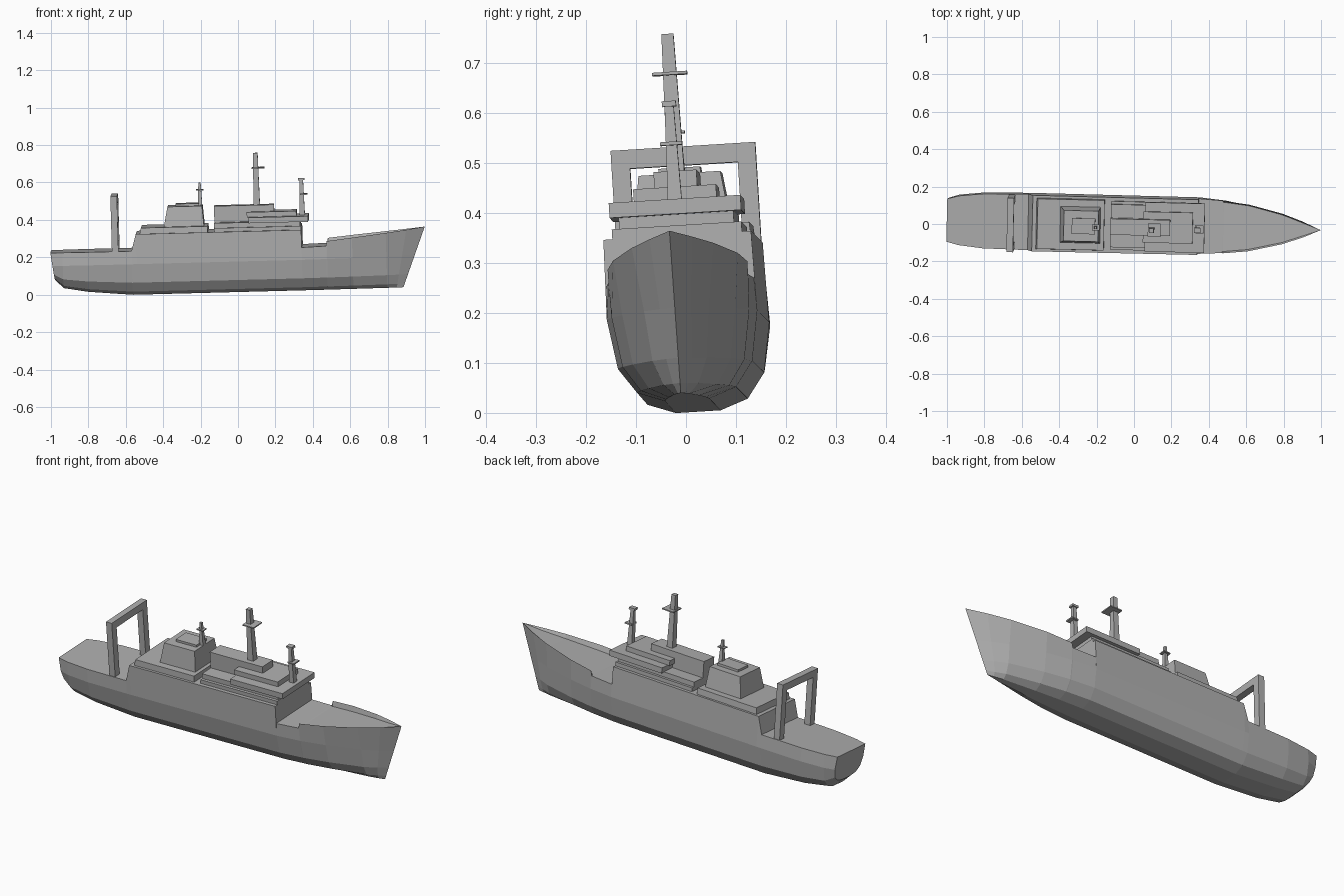
import bpy
import bmesh
from mathutils import Matrix, Vector

default_cube = bpy.data.objects.get("Cube")
if default_cube:
    bpy.data.objects.remove(default_cube, do_unlink=True)

grey = bpy.data.materials.new("ship_grey")
grey.use_nodes = True
GREY = (0.43, 0.43, 0.43, 1)
grey.diffuse_color = GREY
grey.node_tree.nodes["Principled BSDF"].inputs["Base Color"].default_value = GREY

# The whole ship lies with a slight yaw, pitch and roll
TILT = (Matrix.Translation((0, 0.011, 0.017)) @ Matrix.Rotation(-0.0243, 4, "Z")
        @ Matrix.Rotation(-0.026, 4, "Y") @ Matrix.Rotation(0.062, 4, "X"))


def finish(name, bm):
    bmesh.ops.recalc_face_normals(bm, faces=bm.faces)
    mesh = bpy.data.meshes.new(name)
    bm.to_mesh(mesh)
    bm.free()
    mesh.materials.append(grey)
    obj = bpy.data.objects.new(name, mesh)
    bpy.context.collection.objects.link(obj)
    obj.matrix_world = TILT
    return obj


def add_block(bm, x, y, z, taper=(0, 0, 0)):
    """Box between ranges x, y, z; taper pulls in the top's aft, fore and side edges."""
    for v in bmesh.ops.create_cube(bm, size=2)["verts"]:
        aft, low, left = v.co.x < 0, v.co.z < 0, v.co.y > 0
        px, py, pz = x[not aft], y[left], z[not low]
        if not low:
            px += taper[0] if aft else -taper[1]
            py += -taper[2] if left else taper[2]
        v.co = Vector((px, py, pz))


def block(name, x, half_width, z, taper=(0, 0, 0)):
    bm = bmesh.new()
    add_block(bm, x, (-half_width, half_width), z, taper)
    return finish(name, bm)


def mast(name, x, z, base, top):
    """Tapered square pole."""
    d = base - top
    return block(name, (x - base, x + base), base, z, (d, d, d))


# Hull: midship section rows as (width share, height), and how much the bow flare thins each
ROWS = [(0.3, 0, 0.4), (0.67, 0.02, 0.36), (0.91, 0.07, 0.27), (1.02, 0.17, 0.22), (1, None, 0)]

# Stations: x at keel, x at rail, keel, rail, deck, half beam, flare
STATIONS = [
    (-0.975, -0.995, 0.09, 0.24, 0.24, 0.115, 0),
    (-0.93, -0.93, 0.045, 0.24, 0.24, 0.132, 0),
    (-0.8, -0.8, 0.022, 0.24, 0.24, 0.146, 0),
    (-0.56, -0.56, 0, 0.24, 0.24, 0.15, 0),
    (-0.535, -0.535, 0, 0.33, 0.33, 0.15, 0),
    (0.35, 0.35, 0, 0.33, 0.33, 0.148, 0),
    (0.35, 0.35, 0, 0.236, 0.236, 0.148, 0),
    (0.48, 0.48, 0, 0.24, 0.24, 0.14, 0.15),
    (0.485, 0.485, 0, 0.266, 0.24, 0.14, 0.15),
    (0.62, 0.62, 0, 0.28, 0.252, 0.125, 0.5),
    (0.8, 0.8, 0, 0.298, 0.277, 0.082, 1),
    (0.85, 0.91, 0, 0.31, 0.298, 0.043, 1.3),
    (0.885, 1.008, 0, 0.322, 0.322, 0, 1),
]
bm = bmesh.new()
rings = []
for x_keel, x_rail, keel, rail, deck, beam, flare in STATIONS:
    half = []
    for share, height, thin in ROWS:
        z = rail if height is None else keel + height * (1 - keel / 0.17)
        x = x_keel + (x_rail - x_keel) * (z - keel) / (rail - keel)
        half.append((x, beam * share * (1 - flare * thin), z))
    half.append((x_rail, max(0, beam - 0.008), deck))
    ring = [(x, -y, z) for x, y, z in half] + half[::-1]
    rings.append([bm.verts.new(p) for p in ring])
for a, b in zip(rings, rings[1:]):
    for i in range(len(a)):
        j = (i + 1) % len(a)
        bm.faces.new((a[i], a[j], b[j], b[i]))
bm.faces.new(rings[0])
bmesh.ops.remove_doubles(bm, verts=bm.verts, dist=0.0005)
finish("hull", bm)

# Aft house with its tapered tower
block("aft_house", (-0.515, -0.15), 0.137, (0.325, 0.362), (0.008, 0, 0.003))
block("aft_tower", (-0.385, -0.17), 0.097, (0.36, 0.468), (0.022, 0.008, 0.015))
block("aft_tower_hatch", (-0.32, -0.195), 0.042, (0.466, 0.48))

# Forward house, bridge and central casing
block("forward_house_base", (-0.115, 0.35), 0.13, (0.325, 0.35))
block("forward_house", (-0.115, 0.345), 0.115, (0.345, 0.376))
block("bridge_deck", (0.07, 0.388), 0.132, (0.372, 0.402))
block("bridge_house", (0.06, 0.325), 0.083, (0.4, 0.428))
block("central_casing", (-0.115, 0.205), 0.043, (0.37, 0.463))

# Masts with crossbars
mast("aft_mast", -0.19, (0.46, 0.588), 0.012, 0.006)
block("aft_mast_bar", (-0.21, -0.17), 0.016, (0.548, 0.553))
mast("main_mast", 0.113, (0.42, 0.74), 0.018, 0.012)
block("main_mast_bar", (0.092, 0.16), 0.035, (0.657, 0.663))
mast("fore_mast", 0.355, (0.4, 0.59), 0.014, 0.009)
block("fore_mast_cap", (0.338, 0.372), 0.014, (0.588, 0.599))
block("fore_mast_bar", (0.345, 0.385), 0.022, (0.51, 0.517))

# Stern gantry: two legs and a top beam
bm = bmesh.new()
for side in (-1, 1):
    add_block(bm, (-0.665, -0.63), sorted((side * 0.108, side * 0.145)), (0.23, 0.5))
add_block(bm, (-0.665, -0.63), (-0.145, 0.145), (0.496, 0.534))
finish("stern_gantry", bm)
